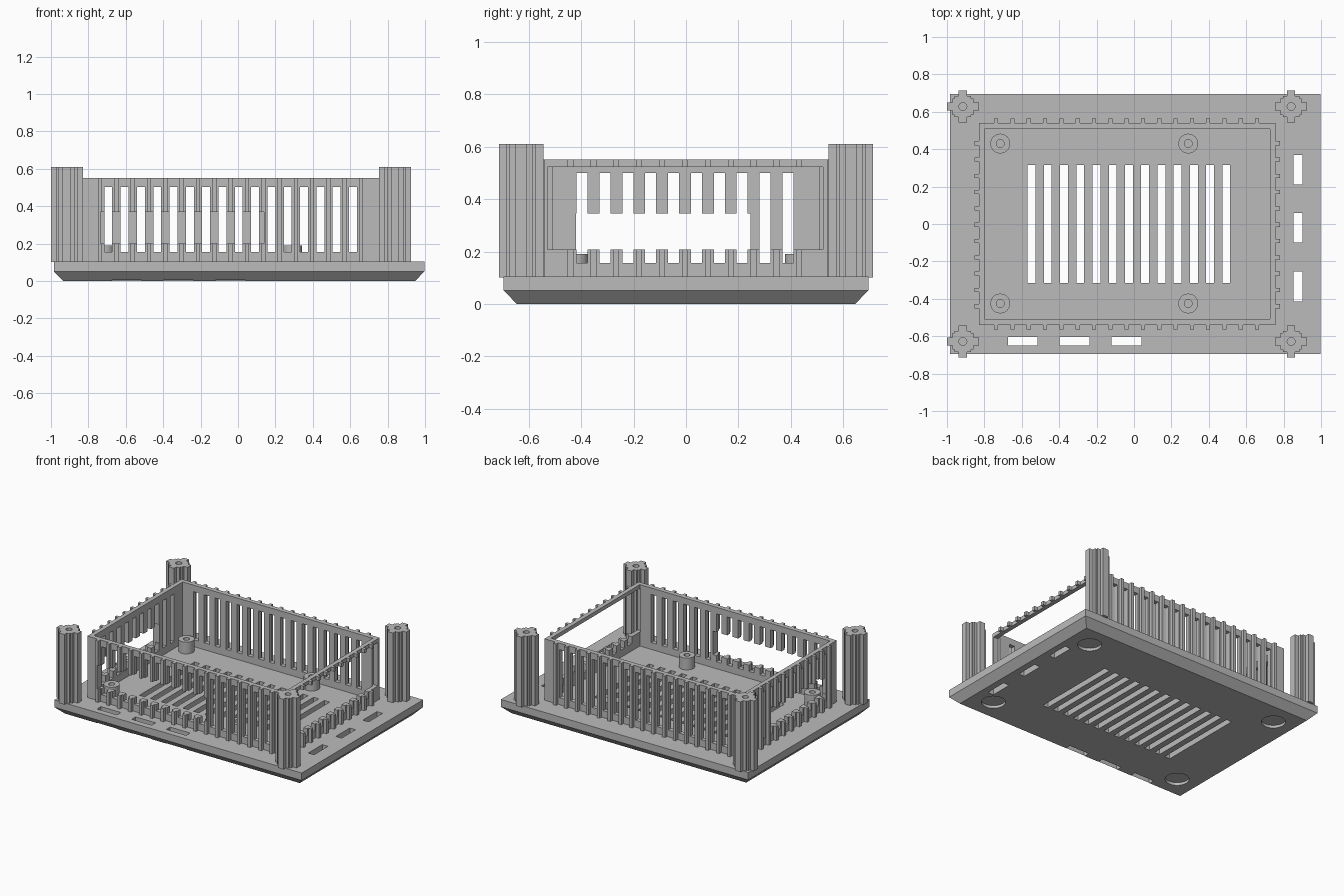
import bpy, bmesh, math
from mathutils import Vector

if "Cube" in bpy.data.objects:
    bpy.data.objects.remove(bpy.data.objects["Cube"], do_unlink=True)

grey = bpy.data.materials.new("plain grey")
grey.use_nodes = True
grey.diffuse_color = (0.5, 0.5, 0.5, 1)
grey.node_tree.nodes["Principled BSDF"].inputs["Base Color"].default_value = (0.5, 0.5, 0.5, 1)


def rect(x0, x1, y0, y1):
    return [(x0, y0), (x1, y0), (x1, y1), (x0, y1)]


def circle(x, y, r, n=24):
    return [(x + r * math.cos(2 * math.pi * i / n), y + r * math.sin(2 * math.pi * i / n)) for i in range(n)]


def make(name, solids):
    """Each solid is a list of (outline, height) sections, skinned and capped."""
    bm = bmesh.new()
    for sections in solids:
        rings = [[bm.verts.new((x, y, z)) for x, y in pts] for pts, z in sections]
        for low, high in zip(rings, rings[1:]):
            n = len(low)
            for i in range(n):
                j = (i + 1) % n
                bm.faces.new((low[i], low[j], high[j], high[i]))
        bm.faces.new(rings[0][::-1])
        bm.faces.new(rings[-1])
    bmesh.ops.recalc_face_normals(bm, faces=bm.faces)
    mesh = bpy.data.meshes.new(name)
    bm.to_mesh(mesh)
    bm.free()
    obj = bpy.data.objects.new(name, mesh)
    mesh.materials.append(grey)
    bpy.context.collection.objects.link(obj)
    return obj


def prism(outline, z0, z1):
    return [(outline, z0), (outline, z1)]


def cut(obj, solids):
    cutter = make("cutter", solids)
    cutter.hide_render = True
    mod = obj.modifiers.new("cut", "BOOLEAN")
    mod.operation, mod.solver, mod.object = "DIFFERENCE", "EXACT", cutter
    bpy.context.view_layer.objects.active = obj
    bpy.ops.object.modifier_apply(modifier=mod.name)
    bpy.data.objects.remove(cutter, do_unlink=True)


FLOOR, RIM = 0.105, 0.55
parts = []

# Base plate with a chamfered underside
top = rect(-0.985, 0.997, -0.695, 0.695)
bottom = rect(-0.935, 0.947, -0.645, 0.645)
base = make("base_plate", [[(bottom, 0), (top, 0.052), (top, FLOOR)]])
holes = []
for i in range(13):
    x = -0.548 + 0.0868 * i
    holes.append(prism(rect(x - 0.021, x + 0.021, -0.315, 0.315), -0.1, 0.2))
for x in (-0.595, -0.317, -0.04):
    holes.append(prism(rect(x - 0.08, x + 0.08, -0.65, -0.605), -0.1, 0.2))
for y in (0.29, -0.02, -0.335):
    holes.append(prism(rect(0.854, 0.9, y - 0.08, y + 0.08), -0.1, 0.2))
# Round foot recesses underneath
for x in (-0.78, 0.79):
    for y in (-0.49, 0.49):
        holes.append(prism(circle(x, y, 0.079), -0.1, 0.02))
cut(base, holes)
parts.append(base)

# Ribbed wall ring
X0, X1, Y = -0.83, 0.757, 0.54
PITCH = 0.0872
rib_x = [-0.737 + PITCH * i for i in range(17)]
rib_y = [-0.44 + PITCH * i for i in range(11)]
outline = []


def ribbed_side(start, direction, outward, stations):
    start, direction, outward = Vector(start), Vector(direction), Vector(outward)
    outline.append(tuple(start))
    for s in stations:
        for along, out in ((-0.011, 0), (-0.011, 0.024), (0.011, 0.024), (0.011, 0)):
            outline.append(tuple(start + direction * (s + along) + outward * out))


ribbed_side((X0, -Y), (1, 0), (0, -1), [x - X0 for x in rib_x])
ribbed_side((X1, -Y), (0, 1), (1, 0), [y + Y for y in rib_y])
ribbed_side((X1, Y), (-1, 0), (0, 1), [X1 - x for x in reversed(rib_x)])
ribbed_side((X0, Y), (0, -1), (-1, 0), [Y - y for y in reversed(rib_y)])
walls = make("vented_walls", [prism(outline, FLOOR - 0.003, RIM)])
cut(walls, [prism(rect(X0 + 0.031, X1 - 0.031, -0.508, 0.508), 0, 1)])

# Vent slots between the ribs
half = 0.021
cut(walls, [prism(rect(x + PITCH / 2 - half, x + PITCH / 2 + half, -1, 1), 0.155, 0.503) for x in rib_x[:-1]])
cut(walls, [prism(rect(-1, 1, y + PITCH / 2 - half, y + PITCH / 2 + half), 0.157, 0.5) for y in rib_y[:-1]])

# Connector openings: front, one end part way, other end nearly full
cut(walls, [
    prism(rect(-0.735, 0.14, -0.7, -0.45), 0.2, 0.37),
    prism(rect(-1, -0.78, -0.42, 0.245), 0.207, 0.345),
    prism(rect(0.72, 1, -0.528, 0.523), 0.207, 0.522),
])
parts.append(walls)

# Hollow board standoffs
for x, side in ((-0.715, "a"), (0.29, "b")):
    for y, end in ((-0.425, "front"), (0.43, "back")):
        post = make(f"standoff_{end}_{side}", [prism(circle(x, y, 0.053), FLOOR - 0.003, 0.19)])
        cut(post, [prism(circle(x, y, 0.021), 0, 1)])
        parts.append(post)

# Stepped cross-shaped corner posts with a centre bore
quarter = [(0.085, -0.022), (0.085, 0.022), (0.056, 0.022), (0.056, 0.044), (0.044, 0.044),
           (0.044, 0.056), (0.022, 0.056)]
cross = []
for turn in range(4):
    c, s = (1, 0, -1, 0)[turn], (0, 1, 0, -1)[turn]
    cross += [(c * x - s * y, s * x + c * y) for x, y in quarter]
for px, side in ((-0.915, "right"), (0.84, "left")):
    for py, end in ((-0.628, "front"), (0.628, "back")):
        post = make(f"corner_post_{end}_{side}",
                    [prism([(px + x, py + y) for x, y in cross], FLOOR - 0.003, 0.61)])
        cut(post, [prism(circle(px, py, 0.021), 0, 1)])
        parts.append(post)

# Smooth the round bores, keep edges crisp
bpy.ops.object.select_all(action="DESELECT")
for p in parts:
    p.select_set(True)
bpy.context.view_layer.objects.active = base
bpy.ops.object.shade_smooth_by_angle(angle=math.radians(30))
